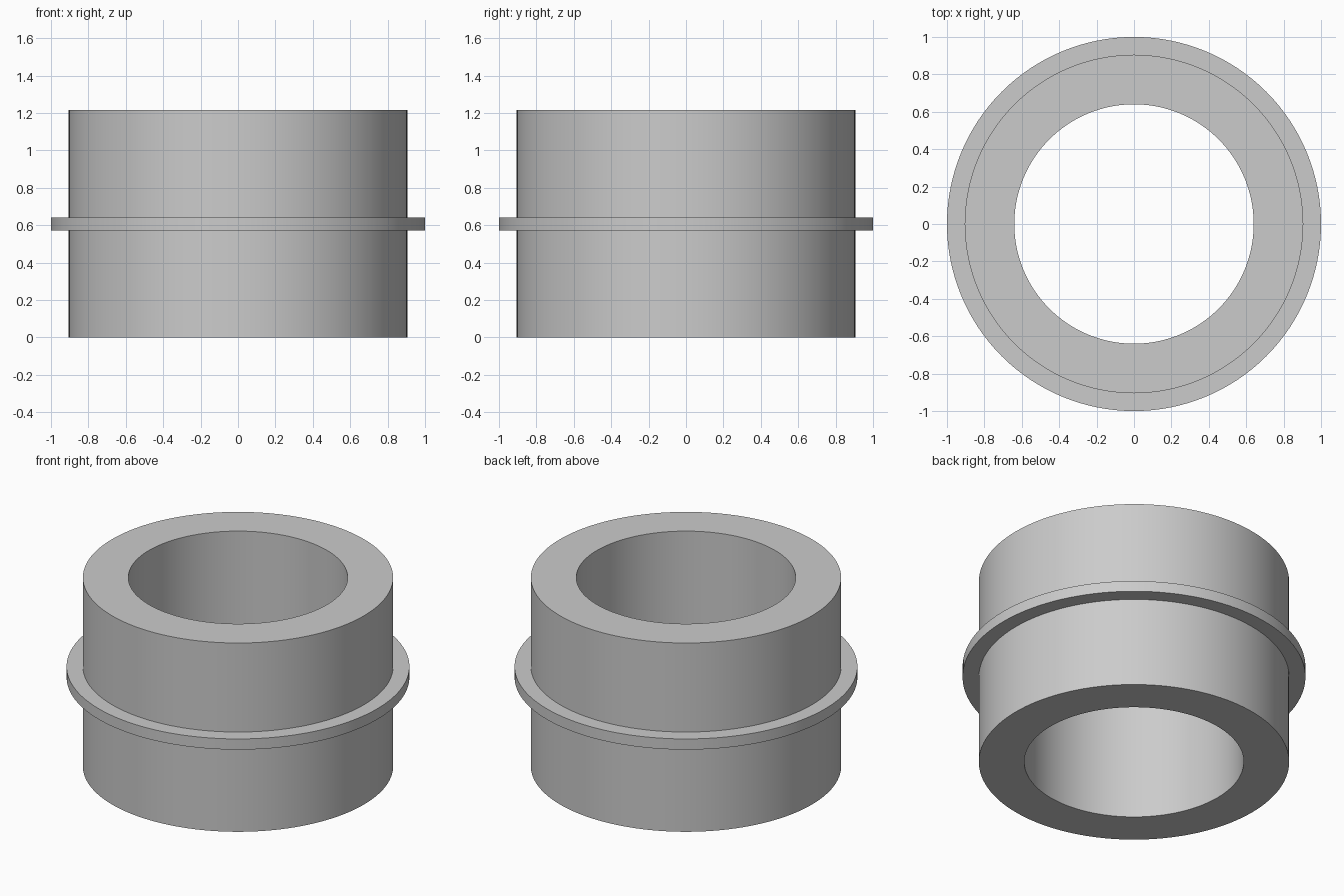
import bpy
import bmesh
import math

cube = bpy.data.objects.get("Cube")
if cube:
    bpy.data.objects.remove(cube, do_unlink=True)

SEGMENTS = 128
HEIGHT = 1.215
BORE_RADIUS = 0.64
BODY_RADIUS = 0.905
FLANGE_RADIUS = 1.0
FLANGE_BOTTOM, FLANGE_TOP = 0.573, 0.642

grey = bpy.data.materials.new("light_grey")
grey.use_nodes = True
colour = (0.6, 0.6, 0.6, 1.0)
grey.diffuse_color = colour
grey.node_tree.nodes["Principled BSDF"].inputs["Base Color"].default_value = colour


def lathe(name, profile, material):
    """Spin a closed (radius, height) profile around the z axis."""
    bm = bmesh.new()
    verts = [bm.verts.new((r, 0, z)) for r, z in profile]
    edges = [bm.edges.new((v, verts[i - 1])) for i, v in enumerate(verts)]
    bmesh.ops.spin(bm, geom=verts + edges, cent=(0, 0, 0), axis=(0, 0, 1),
                   angle=math.tau, steps=SEGMENTS, use_merge=True)
    bmesh.ops.remove_doubles(bm, verts=bm.verts[:], dist=0.0001)
    bmesh.ops.recalc_face_normals(bm, faces=bm.faces[:])
    mesh = bpy.data.meshes.new(name)
    bm.to_mesh(mesh)
    bm.free()
    mesh.materials.append(material)
    obj = bpy.data.objects.new(name, mesh)
    bpy.context.collection.objects.link(obj)
    bpy.ops.object.select_all(action="DESELECT")
    obj.select_set(True)
    bpy.context.view_layer.objects.active = obj
    bpy.ops.object.shade_smooth_by_angle(angle=math.radians(30))
    return obj


# Thick-walled sleeve with a thin flange around its middle
lathe("flanged_sleeve", [
    (BORE_RADIUS, 0),
    (BODY_RADIUS, 0),
    (BODY_RADIUS, FLANGE_BOTTOM),
    (FLANGE_RADIUS, FLANGE_BOTTOM),
    (FLANGE_RADIUS, FLANGE_TOP),
    (BODY_RADIUS, FLANGE_TOP),
    (BODY_RADIUS, HEIGHT),
    (BORE_RADIUS, HEIGHT),
], grey)
